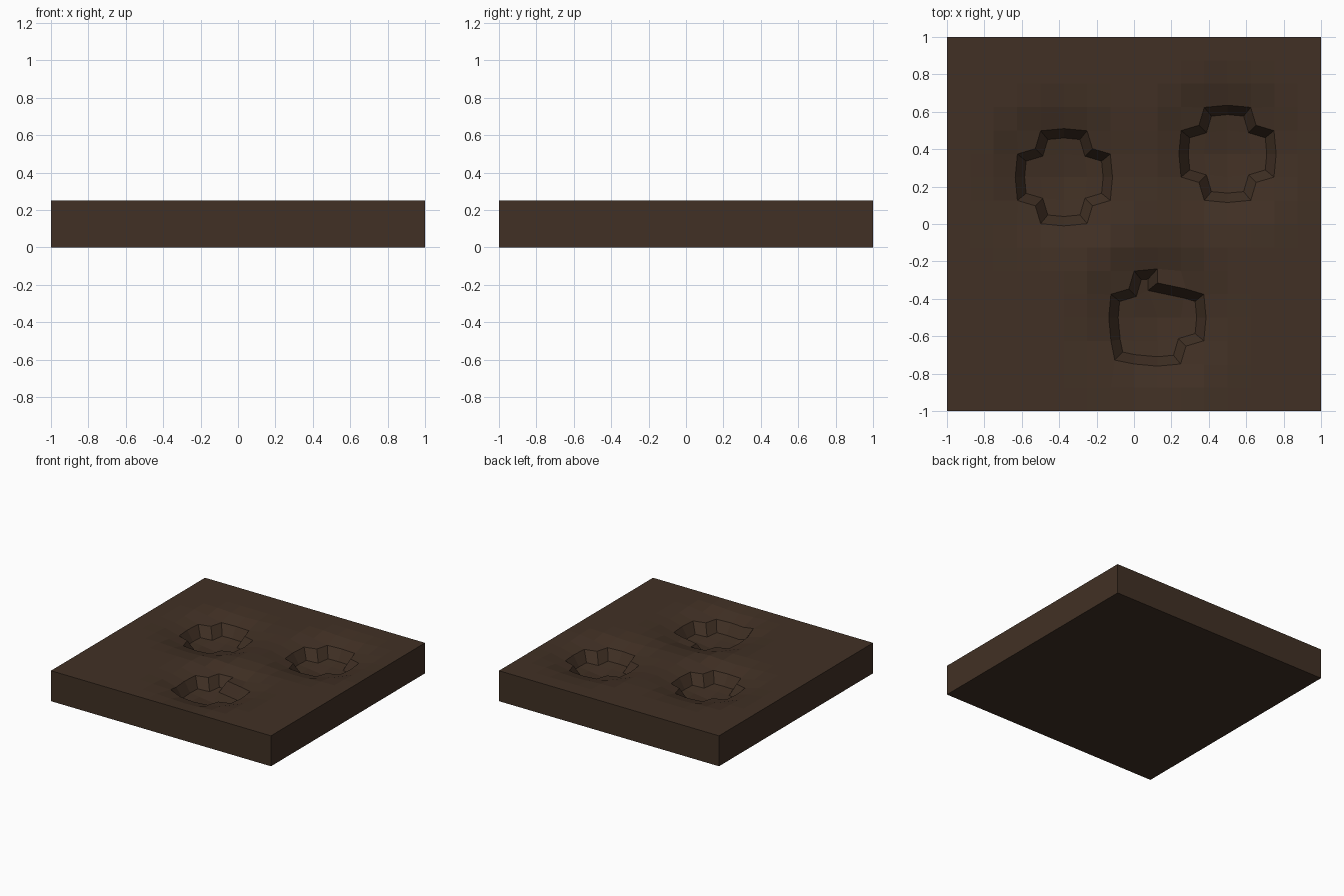
import bpy, bmesh
from mathutils import Vector

old = bpy.data.objects.get("Cube")
if old:
    bpy.data.objects.remove(old, do_unlink=True)

TOP = 0.25      # slab thickness
CELL = 0.125    # grid cell size
RIM = 0.275     # crater rim radius
REACH = 0.5     # how far the ground sags around a crater

# Crater centre, then (first, last) cell columns for each row, top row first
CRATERS = [
    ((-0.375, 0.25), [(-1, 0), (-2, 1), (-2, 1), (-1, 0)]),
    ((0.5, 0.375), [(-1, 0), (-2, 1), (-2, 1), (-1, 0)]),
    ((0.125, -0.5), [(-1, -1), (-2, 1), (-2, 1), (-2, 0)]),
]


def crater_faces(bm, centre, rows):
    """Grid cells that lie inside one crater."""
    found = []
    for f in bm.faces:
        d = f.calc_center_median().xy - centre
        col = round(d.x / CELL - 0.5)
        row = 1 - round(d.y / CELL - 0.5)
        if 0 <= row < 4 and rows[row][0] <= col <= rows[row][1]:
            found.append(f)
    return found


bm = bmesh.new()
bmesh.ops.create_grid(bm, x_segments=16, y_segments=16, size=1)
bmesh.ops.translate(bm, verts=bm.verts, vec=(0, 0, TOP))

# Slab sides and underside
border = [e for e in bm.edges if e.is_boundary]
skirt = bmesh.ops.extrude_edge_only(bm, edges=border)["geom"]
for v in skirt:
    if isinstance(v, bmesh.types.BMVert):
        v.co.z = 0
bmesh.ops.holes_fill(bm, edges=[e for e in bm.edges if e.is_boundary], sides=0)

# Pick the crater cells while the grid is still regular
pits = [(Vector(c), crater_faces(bm, Vector(c), rows)) for c, rows in CRATERS]

# Soft sag of the ground around every crater
for v in bm.verts:
    if v.co.z > TOP / 2:
        sag = 0
        for centre, _ in pits:
            r = (v.co.xy - centre).length
            t = min(1, max(0, (REACH - r) / (REACH - RIM)))
            sag = max(sag, 0.045 * t * t)
        v.co.z = TOP - sag

# Rounded rim, steep wall and shallow bowl floor
for centre, faces in pits:
    cells = set(faces)
    verts = {v for f in faces for v in f.verts}
    for v in verts:
        if any(f not in cells for f in v.link_faces):
            d = v.co.xy - centre
            new = centre + d.normalized() * (d.length * 0.6 + RIM * 0.4)
            v.co.x, v.co.y = new
    bmesh.ops.inset_region(bm, faces=faces, thickness=0.05,
                           use_even_offset=True, use_boundary=True)
    for v in {v for f in faces for v in f.verts}:
        r = (v.co.xy - centre).length
        v.co.z -= 0.075 + 0.035 * max(0, 1 - r / RIM)

bmesh.ops.recalc_face_normals(bm, faces=bm.faces)
mesh = bpy.data.meshes.new("cratered_ground")
bm.to_mesh(mesh)
bm.free()
slab = bpy.data.objects.new("cratered_ground", mesh)
bpy.context.collection.objects.link(slab)

# Dark soil colour
soil = bpy.data.materials.new("dark_brown_soil")
soil.use_nodes = True
colour = (0.053, 0.030, 0.018, 1)
soil.diffuse_color = colour
soil.node_tree.nodes["Principled BSDF"].inputs["Base Color"].default_value = colour
mesh.materials.append(soil)
